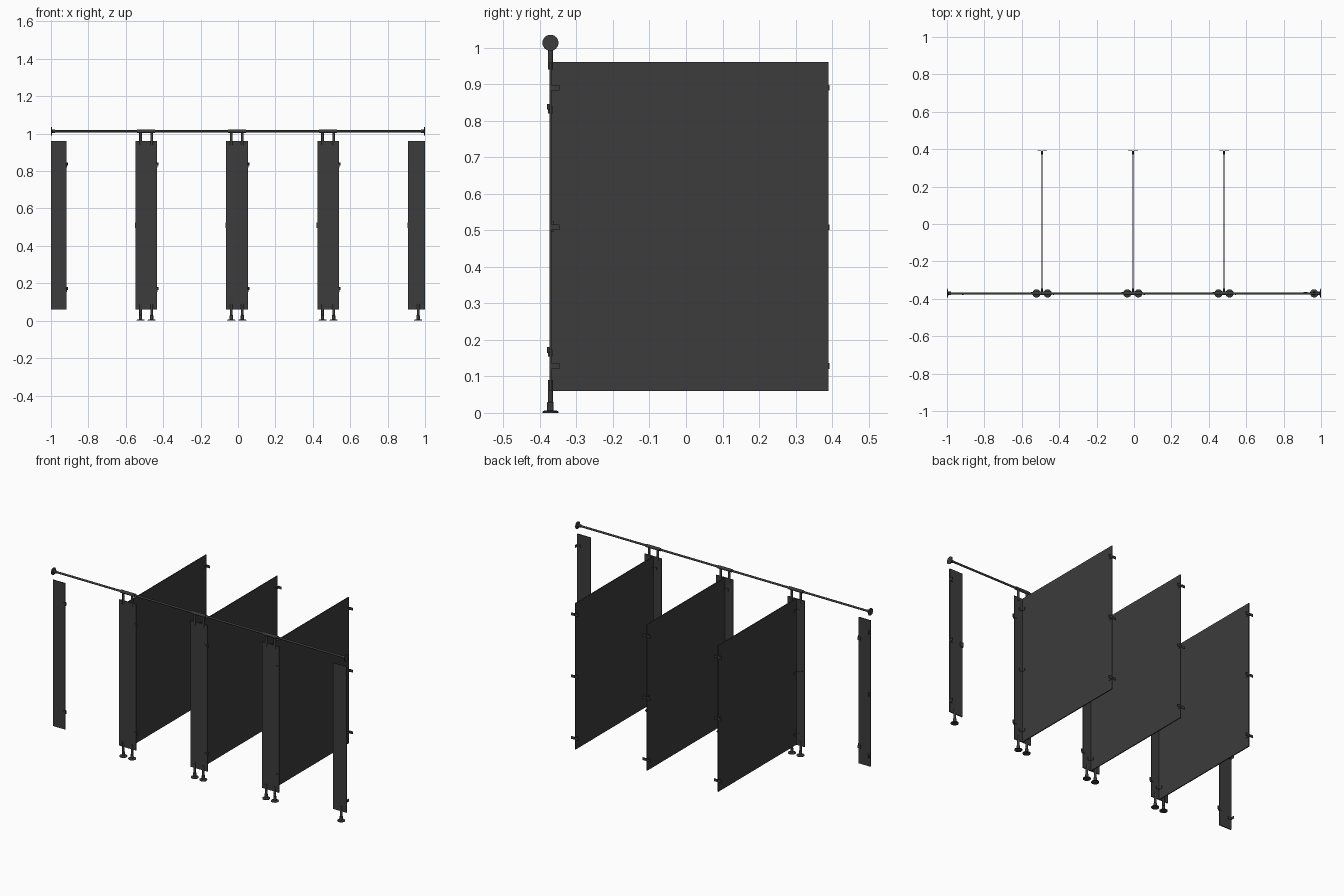
import bpy, math

if "Cube" in bpy.data.objects:
    bpy.data.objects.remove(bpy.data.objects["Cube"])

dark = bpy.data.materials.new("dark_laminate")
dark.diffuse_color = (0.045, 0.045, 0.045, 1)
dark.use_nodes = True
dark.node_tree.nodes["Principled BSDF"].inputs["Base Color"].default_value = dark.diffuse_color
Y = -0.371           # front line of pilasters and rail
RAIL_Z = 1.013
Z0, Z1 = 0.06, 0.96  # panel bottom and top


def box(name, x0, x1, y0, y1, z0, z1):
    bpy.ops.mesh.primitive_cube_add(size=1, location=((x0+x1)/2, (y0+y1)/2, (z0+z1)/2))
    o = bpy.context.object
    o.name = name
    o.scale = (x1-x0, y1-y0, z1-z0)
    o.data.materials.append(dark)
    return o


def lathe(name, profile, loc, along_x=False, flip=False, n=24):
    """Revolve (radius, height) points around the z axis, or the x axis."""
    verts, faces = [], []
    for r, h in profile:
        for i in range(n):
            a = 2*math.pi*i/n
            verts.append((r*math.cos(a), r*math.sin(a), h))
    for k in range(len(profile)-1):
        for i in range(n):
            j = (i+1) % n
            faces.append((k*n+i, k*n+j, (k+1)*n+j, (k+1)*n+i))
    faces.append(tuple(reversed(range(n))))
    faces.append(tuple(range((len(profile)-1)*n, len(profile)*n)))
    me = bpy.data.meshes.new(name)
    me.from_pydata(verts, [], faces)
    me.materials.append(dark)
    o = bpy.data.objects.new(name, me)
    bpy.context.collection.objects.link(o)
    o.location = loc
    if along_x:
        o.rotation_euler = (0, -math.pi/2 if flip else math.pi/2, 0)
    bpy.ops.object.select_all(action='DESELECT')
    o.select_set(True)
    bpy.context.view_layer.objects.active = o
    bpy.ops.object.shade_smooth_by_angle(angle=math.radians(35))
    return o


def foot(x):
    lathe("foot", [(0.022, 0), (0.022, 0.004), (0.018, 0.006), (0.009, 0.007),
                   (0.009, 0.028), (0.007, 0.03), (0.007, 0.09)], (x, Y, 0))


def hinge(x, z):
    # hinge pin with a small leaf on the pilaster front
    lathe("hinge_pin", [(0.005, -0.008), (0.005, 0.008)], (x+0.003, Y-0.004, z), n=12)
    box("hinge_leaf", x-0.016, x+0.003, Y-0.0065, Y+0.006, z-0.018, z+0.002)


def pilaster(x0, x1):
    box("pilaster", x0, x1, Y-0.003, Y+0.003, Z0, Z1)


BRACKET_Z = (0.128, 0.508, 0.89)

# Pilasters, with partition panels behind the three middle ones
pilaster(-1.0, -0.918)
pilaster(0.91, 1.0)
foot(0.963)
for c in (-0.491, -0.0055, 0.482):
    pilaster(c-0.058, c+0.058)
    box("partition_panel", c-0.003, c+0.003, Y+0.003, 0.39, Z0, Z1)
    for dx in (-0.03, 0.029):
        foot(c+dx)
        lathe("rail_hanger", [(0.007, 0.94), (0.007, RAIL_Z)], (c+dx, Y, 0), n=16)
    lathe("rail_sleeve", [(0.0095, -0.048), (0.0095, 0.048)], (c, Y, RAIL_Z), True)
    # angle brackets on both panel faces, at the pilaster and at the wall
    for z in BRACKET_Z:
        for s in (-1, 1):
            a, b = sorted((c+s*0.003, c+s*0.0055))
            p, q = sorted((c+s*0.003, c+s*0.026))
            box("pilaster_bracket_tab", a, b, Y+0.003, Y+0.025, z-0.008, z+0.008)
            box("pilaster_bracket_plate", p, q, Y+0.003, Y+0.0055, z-0.008, z+0.008)
            box("wall_bracket_tab", a, b, 0.371, 0.393, z-0.008, z+0.008)
            box("wall_bracket_plate", p, q, 0.390, 0.393, z-0.008, z+0.008)

# Door hinges on the right edges, latch keeps on the left edges
for e in (-0.918, -0.433, 0.0525, 0.54):
    for z in (0.172, 0.838):
        hinge(e, z)
for e in (-0.549, -0.0635, 0.424, 0.91):
    box("latch_keep", e-0.003, e+0.018, Y+0.003, Y+0.008, 0.495, 0.525)

# Wall brackets behind the end pilasters
for s in (-1, 1):
    for z in BRACKET_Z:
        x0, x1 = sorted((s*0.978, s*1.0))
        box("end_bracket_tab", x0, x1, Y+0.003, Y+0.0055, z-0.008, z+0.008)
        x0, x1 = sorted((s*0.9975, s*1.0))
        box("end_bracket_plate", x0, x1, Y+0.003, Y+0.025, z-0.008, z+0.008)

# Head rail with wall flanges
lathe("head_rail", [(0.006, -0.998), (0.006, 0.998)], (0, Y, RAIL_Z), True)
flange = [(0.022, 0), (0.022, 0.004), (0.018, 0.006), (0.009, 0.007), (0.009, 0.022)]
lathe("rail_flange", flange, (-1, Y, RAIL_Z), True)
lathe("rail_flange", flange, (1, Y, RAIL_Z), True, True)
